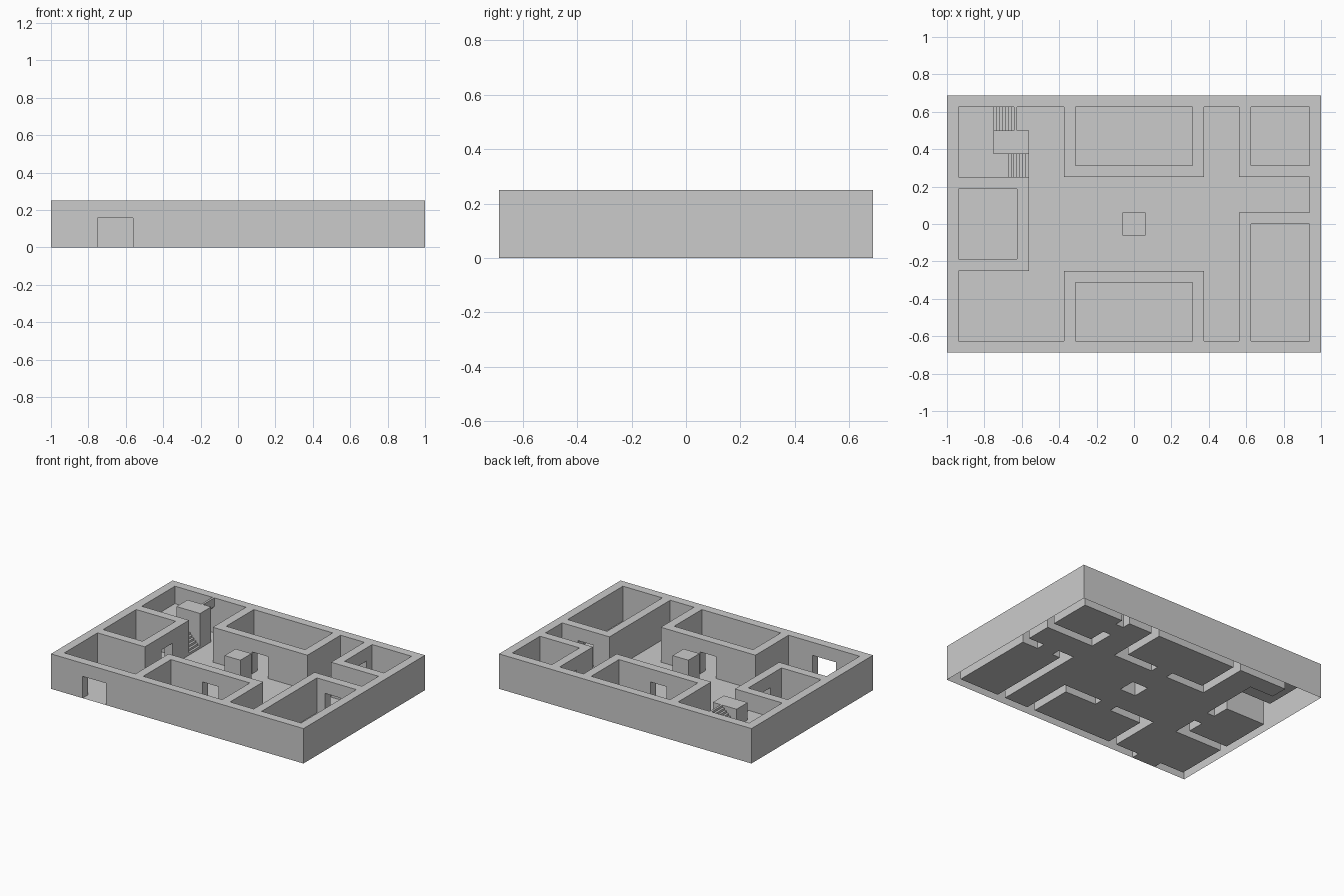
import bpy, bmesh

if "Cube" in bpy.data.objects:
    bpy.data.objects.remove(bpy.data.objects["Cube"])

U = 1 / 16          # plan module: walls are one module thick
TOP = 4             # wall height in modules
DOOR = 2.5          # door height in modules
BASE = -2           # temporary base depth, flattened to the ground at the end


def prism(name, profile, y0, y1):
    """Extrude an x-z profile along y (all in modules)."""
    bm = bmesh.new()
    a = [bm.verts.new((x * U, y0 * U, z * U)) for x, z in profile]
    b = [bm.verts.new((x * U, y1 * U, z * U)) for x, z in profile]
    bm.faces.new(a)
    bm.faces.new(b[::-1])
    n = len(a)
    for i in range(n):
        bm.faces.new((a[i], b[i], b[(i + 1) % n], a[(i + 1) % n]))
    bmesh.ops.recalc_face_normals(bm, faces=bm.faces[:])
    me = bpy.data.meshes.new(name)
    bm.to_mesh(me)
    bm.free()
    ob = bpy.data.objects.new(name, me)
    bpy.context.scene.collection.objects.link(ob)
    return ob


def box(name, x0, x1, y0, y1, z0, z1):
    return prism(name, [(x0, z0), (x1, z0), (x1, z1), (x0, z1)], y0, y1)


building = box("floor_plan_building", -16, 16, -11, 11, BASE, TOP)
cutters = []


def carve(x0, x1, y0, y1, floor=0, ceiling=TOP + 1):
    cutters.append(box("cutter", x0, x1, y0, y1, floor, ceiling))


# central hall around the pillar
for s in ((-9, -1, -4, 4), (1, 9, -4, 4), (-1, 1, -4, -1), (-1, 1, 1, 4)):
    carve(*s)
# corridors and entrance area
for s in ((-15, -6, -10, -4), (6, 9, -10, -4), (6, 9, 4, 10), (9, 15, 1, 4),
          (-9, -6, 4, 10), (-10, -9, 8, 10)):
    carve(*s)
# rooms
for s in ((-15, -10, -3, 3), (-5, 5, -10, -5), (-5, 5, 5, 10),
          (10, 15, 5, 10), (10, 15, -10, 0)):
    carve(*s)
# doorways
for s in ((-12, -9, -11.5, -9.5), (-1, 1, -5.5, -3.5), (-1, 1, 3.5, 5.5),
          (-10.5, -8.5, -1, 1), (11, 13, -0.5, 1.5), (8.5, 10.5, 7, 9)):
    carve(*s, ceiling=DOOR)
# raised half landing
carve(-15, -12, 4, 10, floor=2)
carve(-12, -10.75, 4, 6, floor=2)
# lower and upper flights
for i in range(7):
    h = 0.25 * (i + 1)
    carve(-9.25 - 0.25 * i, -9 - 0.25 * i, 4, 6, floor=h)
    carve(-12 + 0.25 * i, -11.75 + 0.25 * i, 8, 10, floor=2 + h)
# open space under the upper flight
cutters.append(prism("cutter", [(-12, 0), (-10, 0), (-10, 3), (-12, 1)], 8, 10))

for c in cutters:
    m = building.modifiers.new("carve", 'BOOLEAN')
    m.operation = 'DIFFERENCE'
    m.solver = 'EXACT'
    m.object = c

# bake the result, then open the underside of the walls
dg = bpy.context.evaluated_depsgraph_get()
baked = bpy.data.meshes.new_from_object(building.evaluated_get(dg))
building.modifiers.clear()
building.data = baked
for c in cutters:
    bpy.data.objects.remove(c)

bm = bmesh.new()
bm.from_mesh(baked)
low = BASE * U + 0.01
under = [f for f in bm.faces if all(v.co.z < low for v in f.verts)]
bmesh.ops.delete(bm, geom=under, context='FACES')
for v in bm.verts:
    if v.co.z < low:
        v.co.z = 0
bmesh.ops.dissolve_limit(bm, angle_limit=0.01, verts=bm.verts[:], edges=bm.edges[:])
bm.to_mesh(baked)
bm.free()
